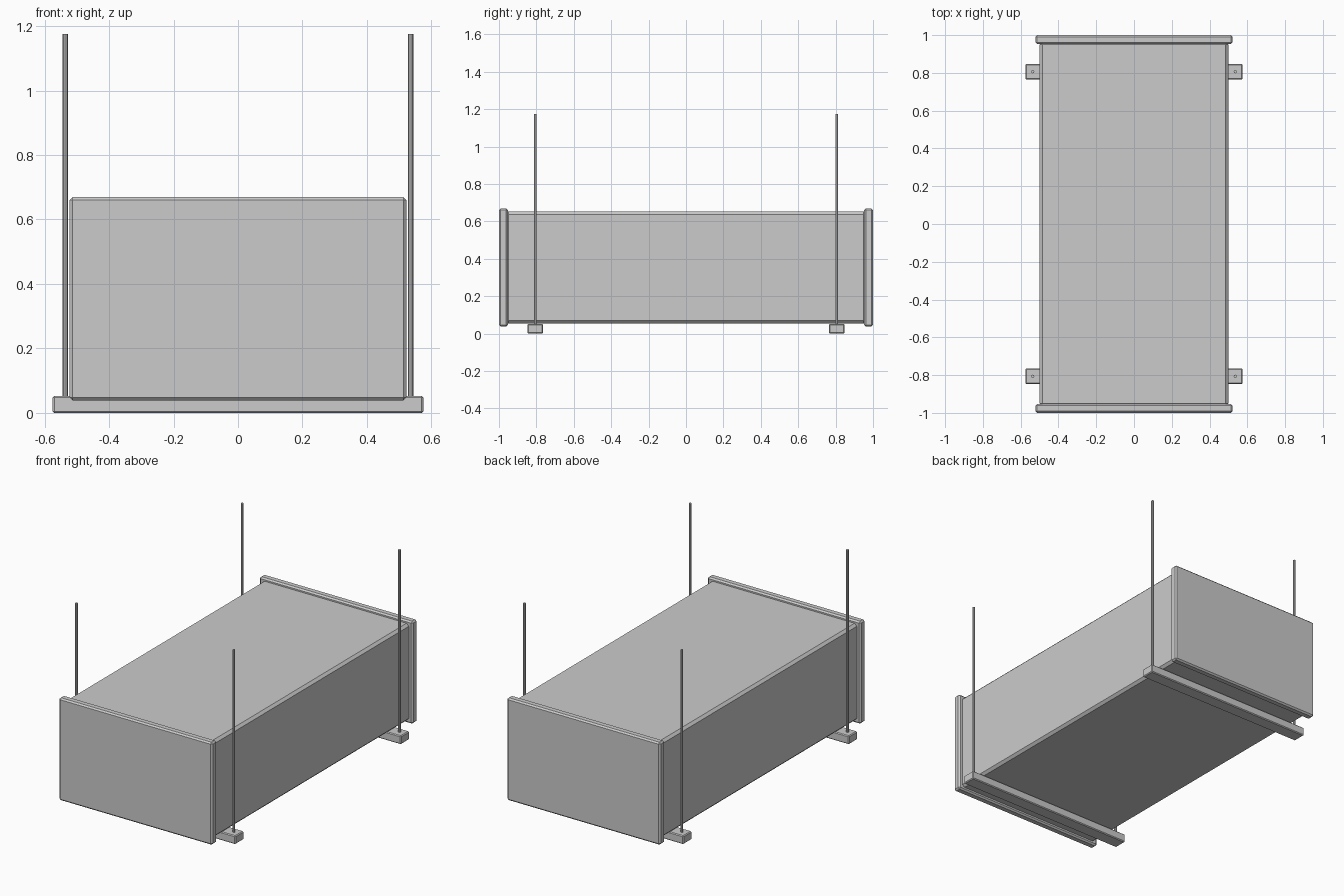
import bpy

if "Cube" in bpy.data.objects:
    bpy.data.objects.remove(bpy.data.objects["Cube"])


def bevelled_box(name, lo, hi, bevel):
    """Box between two corners with a narrow chamfer on all edges."""
    center = [(a + b) / 2 for a, b in zip(lo, hi)]
    bpy.ops.mesh.primitive_cube_add(size=1, location=center)
    ob = bpy.context.object
    ob.name = name
    ob.scale = [b - a for a, b in zip(lo, hi)]
    bpy.ops.object.transform_apply(location=False, rotation=False, scale=True)
    mod = ob.modifiers.new("chamfer", 'BEVEL')
    mod.width = bevel
    mod.segments = 1
    return ob


def hanger_rod(name, x, y, z0, z1, radius):
    bpy.ops.mesh.primitive_cylinder_add(
        vertices=8, radius=radius, depth=z1 - z0, location=(x, y, (z0 + z1) / 2))
    bpy.context.object.name = name


# Main duct body
bevelled_box("duct_body", (-0.499, -0.965, 0.055), (0.499, 0.965, 0.653), 0.015)

for end, s in (("front", -1), ("back", 1)):
    # End flange
    y0, y1 = sorted((s * 0.953, s * 1.0))
    bevelled_box(end + "_flange", (-0.522, y0, 0.038), (0.522, y1, 0.669), 0.009)

    # Support rail under the duct
    y = s * 0.806
    bevelled_box(end + "_support_rail", (-0.575, y - 0.041, 0.0),
                 (0.575, y + 0.041, 0.052), 0.005)

    # Threaded hanger rods rising from the rail ends
    for side, x in (("left", -0.536), ("right", 0.536)):
        hanger_rod(f"{end}_{side}_hanger_rod", x, y, 0.02, 1.175, 0.008)
